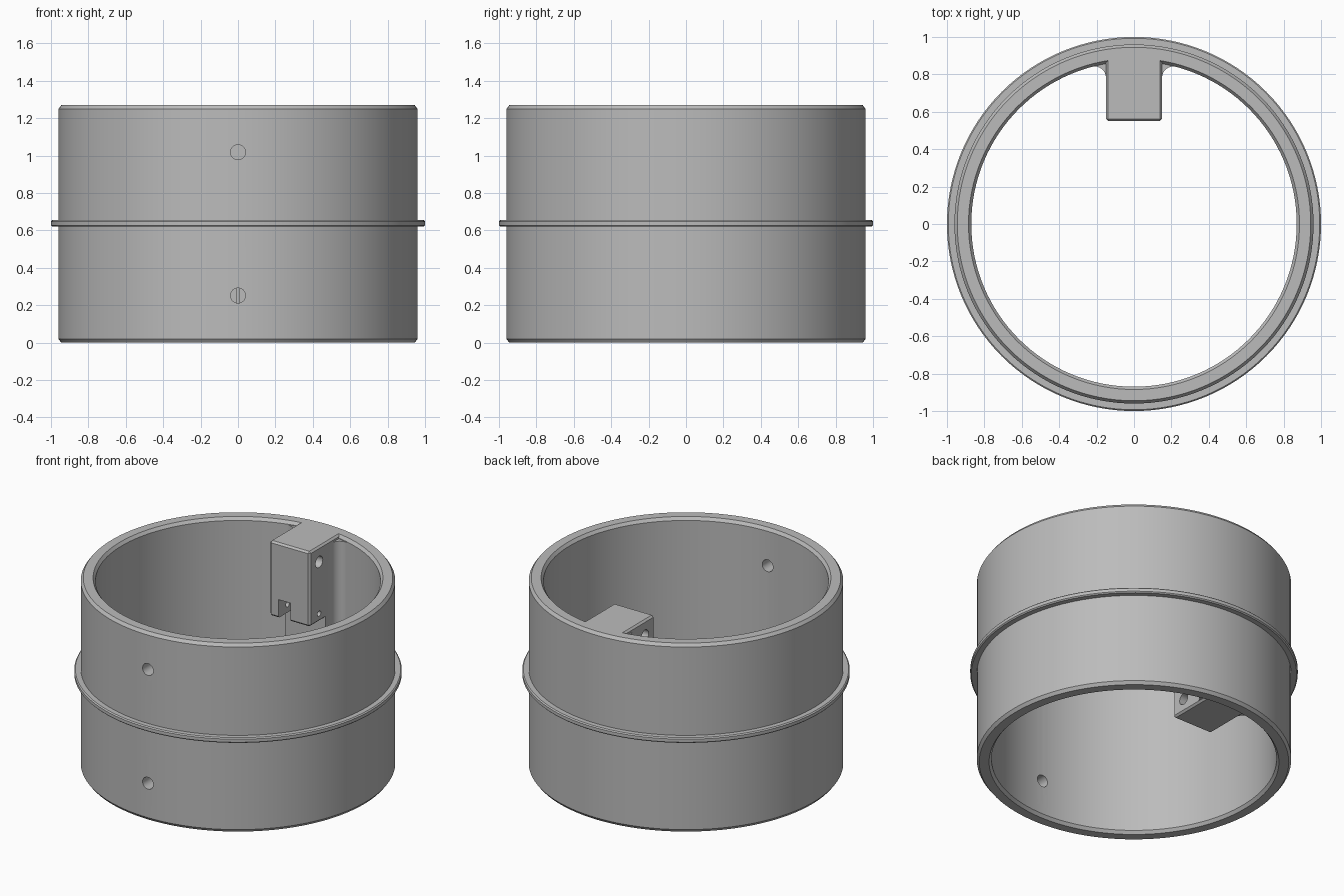
import bpy, bmesh, math
from mathutils import Matrix, Vector

cube = bpy.data.objects.get("Cube")
if cube:
    bpy.data.objects.remove(cube, do_unlink=True)

gray = bpy.data.materials.new("plain_gray")
gray.use_nodes = True
COLOUR = (0.5, 0.5, 0.5, 1)
gray.diffuse_color = COLOUR
gray.node_tree.nodes["Principled BSDF"].inputs["Base Color"].default_value = COLOUR

H = 1.27          # full height
INNER = 0.87      # bore radius
HALF = 0.15       # half width of the inner block


def make(name, bm):
    bmesh.ops.recalc_face_normals(bm, faces=bm.faces)
    mesh = bpy.data.meshes.new(name)
    bm.to_mesh(mesh)
    bm.free()
    obj = bpy.data.objects.new(name, mesh)
    mesh.materials.append(gray)
    bpy.context.collection.objects.link(obj)
    return obj


def box(name, x0, x1, y0, y1, z0, z1, bevel=0):
    bm = bmesh.new()
    size = Vector((x1 - x0, y1 - y0, z1 - z0))
    mid = Vector((x0 + x1, y0 + y1, z0 + z1)) / 2
    bmesh.ops.create_cube(bm, size=1, matrix=Matrix.LocRotScale(mid, None, size))
    if bevel:
        bmesh.ops.bevel(bm, geom=bm.edges[:], offset=bevel, segments=1, affect='EDGES')
    return make(name, bm)


def rod(name, radius, length, centre, axis):
    bm = bmesh.new()
    turn = Matrix.Rotation(math.pi / 2, 4, axis)
    bmesh.ops.create_cone(bm, cap_ends=True, segments=32, radius1=radius, radius2=radius,
                          depth=length, matrix=Matrix.Translation(centre) @ turn)
    return make(name, bm)


def combine(target, other, operation):
    mod = target.modifiers.new("join", 'BOOLEAN')
    mod.operation = operation
    mod.solver = 'EXACT'
    mod.object = other
    bpy.ops.object.select_all(action='DESELECT')
    bpy.context.view_layer.objects.active = target
    target.select_set(True)
    bpy.ops.object.modifier_apply(modifier=mod.name)
    bpy.data.objects.remove(other, do_unlink=True)


# Ring wall with chamfered rims and a thin raised band, turned from a profile
profile = [(INNER, 0.02), (0.885, 0), (0.945, 0), (0.96, 0.02),
           (0.96, 0.62), (0.993, 0.62), (1, 0.627), (1, 0.648), (0.993, 0.655), (0.96, 0.655),
           (0.96, H - 0.02), (0.945, H), (0.885, H), (INNER, H - 0.02)]
bm = bmesh.new()
STEPS = 128
rings = []
for i in range(STEPS):
    a = math.tau * i / STEPS
    rings.append([bm.verts.new((r * math.cos(a), r * math.sin(a), z)) for r, z in profile])
for i in range(STEPS):
    a, b = rings[i], rings[(i + 1) % STEPS]
    for j in range(len(profile)):
        k = (j + 1) % len(profile)
        bm.faces.new((a[j], b[j], b[k], a[k]))
ring = make("ring_body", bm)

# Spine at the back, flared into the wall by fillets
FILLET = 0.06
cx = HALF + FILLET
cy = math.sqrt((INNER - FILLET) ** 2 - cx ** 2)
end = math.atan2(cy, cx)
side = [(HALF, 0.715)]
for i in range(9):
    a = math.pi + (end - math.pi) * i / 8
    side.append((cx + FILLET * math.cos(a), cy + FILLET * math.sin(a)))
side.append((0.24, 0.89))
outline = side + [(-x, y) for x, y in reversed(side)]
bm = bmesh.new()
face = bm.faces.new([bm.verts.new((x, y, 0.025)) for x, y in outline])
top = bmesh.ops.extrude_face_region(bm, geom=[face])["geom"]
bmesh.ops.translate(bm, vec=(0, 0, H - 0.05), verts=[v for v in top if isinstance(v, bmesh.types.BMVert)])
combine(ring, make("spine", bm), 'UNION')

# Upper and lower arms standing forward of the spine
for name, z0, z1 in (("upper_arm", 0.765, H), ("lower_arm", 0.012, 0.505)):
    combine(ring, box(name, -HALF, HALF, 0.55, 0.91, z0, z1, 0.012), 'UNION')

# Notch in the upper arm and slit in the lower arm
combine(ring, box("notch", -0.085, 0.005, 0.5, 0.715, 0.7, 0.89), 'DIFFERENCE')
combine(ring, box("slit", -0.008, 0.008, 0.5, 0.6, 0.2, 0.55), 'DIFFERENCE')

# Mirrored holes: front wall, large cross holes and small pin holes
for sign in (-1, 1):
    mid = H / 2
    combine(ring, rod("wall_hole", 0.04, 0.3, (0, -0.92, mid + sign * 0.383), 'X'), 'DIFFERENCE')
    combine(ring, rod("cross_hole", 0.038, 0.5, (0, 0.65, mid + sign * 0.533), 'Y'), 'DIFFERENCE')
    combine(ring, rod("pin_hole", 0.018, 0.5, (0, 0.65, mid + sign * 0.185), 'Y'), 'DIFFERENCE')

bpy.ops.object.shade_smooth_by_angle(angle=math.radians(25))
